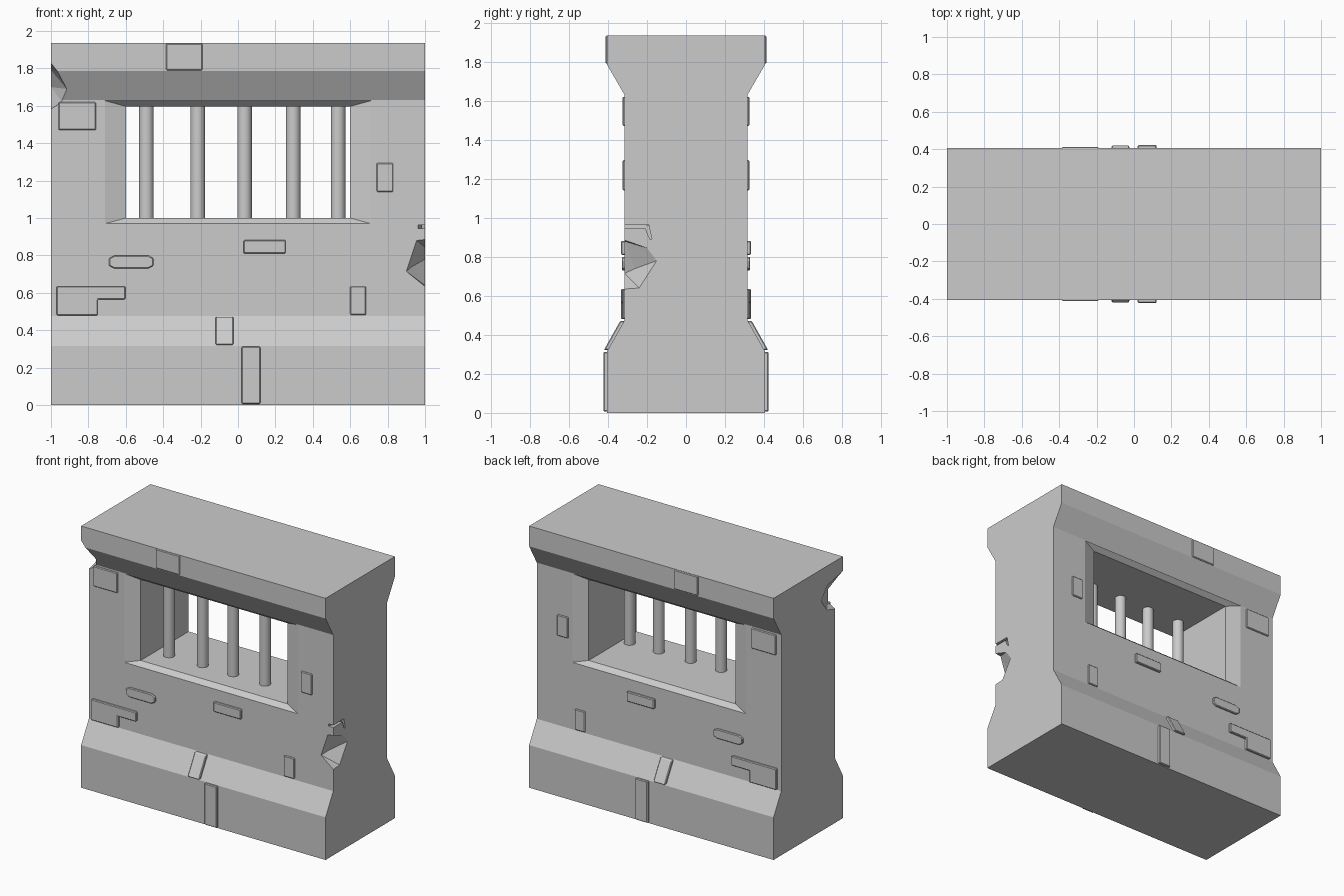
import bpy, bmesh, math

if "Cube" in bpy.data.objects:
    bpy.data.objects.remove(bpy.data.objects["Cube"])

stone = bpy.data.materials.new("stone grey")
stone.diffuse_color = (0.6, 0.6, 0.6, 1)
stone.use_nodes = True
stone.node_tree.nodes["Principled BSDF"].inputs["Base Color"].default_value = stone.diffuse_color

# Half of the wall cross-section: (distance from centre, height)
PROFILE = [(0.405, 0), (0.405, 0.315), (0.315, 0.475),
           (0.315, 1.63), (0.405, 1.785), (0.405, 1.935)]


def finish(name, bm):
    bmesh.ops.recalc_face_normals(bm, faces=bm.faces[:])
    mesh = bpy.data.meshes.new(name)
    bm.to_mesh(mesh)
    bm.free()
    mesh.materials.append(stone)
    obj = bpy.data.objects.new(name, mesh)
    bpy.context.collection.objects.link(obj)
    return obj


def loft(name, rings):
    """Closed solid through matching rings of points."""
    bm = bmesh.new()
    loops = [[bm.verts.new(p) for p in ring] for ring in rings]
    n = len(loops[0])
    for a, b in zip(loops, loops[1:]):
        for i in range(n):
            j = (i + 1) % n
            bm.faces.new((a[i], a[j], b[j], b[i]))
    bm.faces.new(loops[0])
    bm.faces.new(loops[-1])
    return finish(name, bm)


def hull(name, points):
    bm = bmesh.new()
    for p in points:
        bm.verts.new(p)
    res = bmesh.ops.convex_hull(bm, input=bm.verts[:])
    loose = {g for g in res["geom_interior"] + res["geom_unused"]
             if isinstance(g, bmesh.types.BMVert)}
    bmesh.ops.delete(bm, geom=list(loose), context='VERTS')
    return finish(name, bm)


def activate(obj):
    bpy.ops.object.select_all(action='DESELECT')
    obj.select_set(True)
    bpy.context.view_layer.objects.active = obj


def cut(obj, cutter):
    cutter.hide_render = True
    mod = obj.modifiers.new("cut", 'BOOLEAN')
    mod.operation = 'DIFFERENCE'
    mod.solver = 'EXACT'
    mod.object = cutter
    activate(obj)
    bpy.ops.object.modifier_apply(modifier=mod.name)
    bpy.data.objects.remove(cutter)


# Wall body with a flared foot and cornice
outline = PROFILE + [(-y, z) for y, z in reversed(PROFILE)]
wall = loft("wall", [[(x, y, z) for y, z in outline] for x in (-1, 1)])


# Window opening with splayed reveals on both faces
def window_ring(y, grow):
    w, d = 0.6 + 0.11 * grow, 0.03 * grow
    return [(-w, y, 1.0 - d), (w, y, 1.0 - d), (w, y, 1.597 + d), (-w, y, 1.597 + d)]


cut(wall, loft("window_cutter", [window_ring(-0.35, 2), window_ring(-0.28, 0),
                                 window_ring(0.28, 0), window_ring(0.35, 2)]))

# Broken chip on the right front edge
cut(wall, hull("right_chip_cutter", [
    (1, -0.315, 0.635), (0.9, -0.315, 0.715), (0.955, -0.315, 0.88), (1, -0.315, 0.885),
    (1, -0.2, 0.845), (1, -0.15, 0.78), (1, -0.24, 0.64),
    (0.93, -0.26, 0.74), (1.06, -0.36, 0.68), (1.06, -0.36, 0.84)]))

# Hairline crack above the chip
cut(wall, hull("crack_cutter", [(x, y, z) for x, y in ((0.96, -0.33), (1.02, -0.33), (1.02, -0.19), (0.985, -0.19))
                                for z in (0.945, 0.962)]))
cut(wall, hull("crack_end_cutter", [
    (x, y, z) for x in (0.975, 1.02)
    for y, z in ((-0.215, 0.96), (-0.19, 0.96), (-0.175, 0.89), (-0.185, 0.89))]))

# Broken chip under the cornice on the left front edge
cut(wall, hull("left_chip_cutter", [
    (-1, -0.415, 1.83), (-0.965, -0.41, 1.785), (-0.915, -0.35, 1.69), (-0.94, -0.32, 1.62),
    (-1, -0.32, 1.58), (-1, -0.22, 1.61), (-1, -0.15, 1.70), (-1, -0.22, 1.79),
    (-0.95, -0.27, 1.69), (-1.06, -0.42, 1.65), (-1.06, -0.42, 1.80)]))

# Window bars
for i, x in enumerate((-0.49, -0.215, 0.035, 0.295, 0.535)):
    bm = bmesh.new()
    bmesh.ops.create_cone(bm, cap_ends=True, segments=20, radius1=0.039,
                          radius2=0.039, depth=0.62)
    bar = finish(f"window_bar_{i + 1}", bm)
    bar.location = (x, -0.105, 1.3)
    activate(bar)
    bpy.ops.object.shade_smooth_by_angle(angle=math.radians(40))


# Raised bricks, following the wall face on front and back
def face_y(z):
    for (y0, z0), (y1, z1) in zip(PROFILE, PROFILE[1:]):
        if z0 <= z <= z1:
            return y0 + (y1 - y0) * (z - z0) / (z1 - z0)
    return PROFILE[-1][0]


def rect(x0, x1, z0, z1):
    return [(x0, z0), (x1, z0), (x1, z1), (x0, z1)]


BRICKS = [
    ("cornice_brick", rect(-0.385, -0.19, 1.79, 1.933), 0.008),
    ("upper_left_brick", rect(-0.96, -0.76, 1.47, 1.62), 0.01),
    ("upper_right_brick", rect(0.74, 0.83, 1.14, 1.295), 0.01),
    ("sill_brick", rect(0.03, 0.255, 0.81, 0.882), 0.018),
    ("worn_brick", [(-0.69, 0.745), (-0.66, 0.73), (-0.48, 0.73), (-0.452, 0.745),
                    (-0.452, 0.785), (-0.48, 0.8), (-0.66, 0.8), (-0.69, 0.785)], 0.014),
    ("stepped_brick", [(-0.97, 0.48), (-0.75, 0.48), (-0.75, 0.565), (-0.602, 0.565),
                       (-0.602, 0.635), (-0.97, 0.635)], 0.018),
    ("lower_right_brick", rect(0.6, 0.685, 0.482, 0.635), 0.01),
    ("slope_brick", rect(-0.12, -0.025, 0.322, 0.472), 0.02),
    ("foot_brick", rect(0.02, 0.12, 0.006, 0.312), 0.018),
]
for side, s in (("front", -1), ("back", 1)):
    for name, shape, out in BRICKS:
        brick = loft(f"{side}_{name}", [
            [(x, s * (face_y(z) + d), z) for x, z in shape] for d in (-0.02, out)])
        bev = brick.modifiers.new("soft edges", 'BEVEL')
        bev.width = 0.005
        bev.segments = 1
